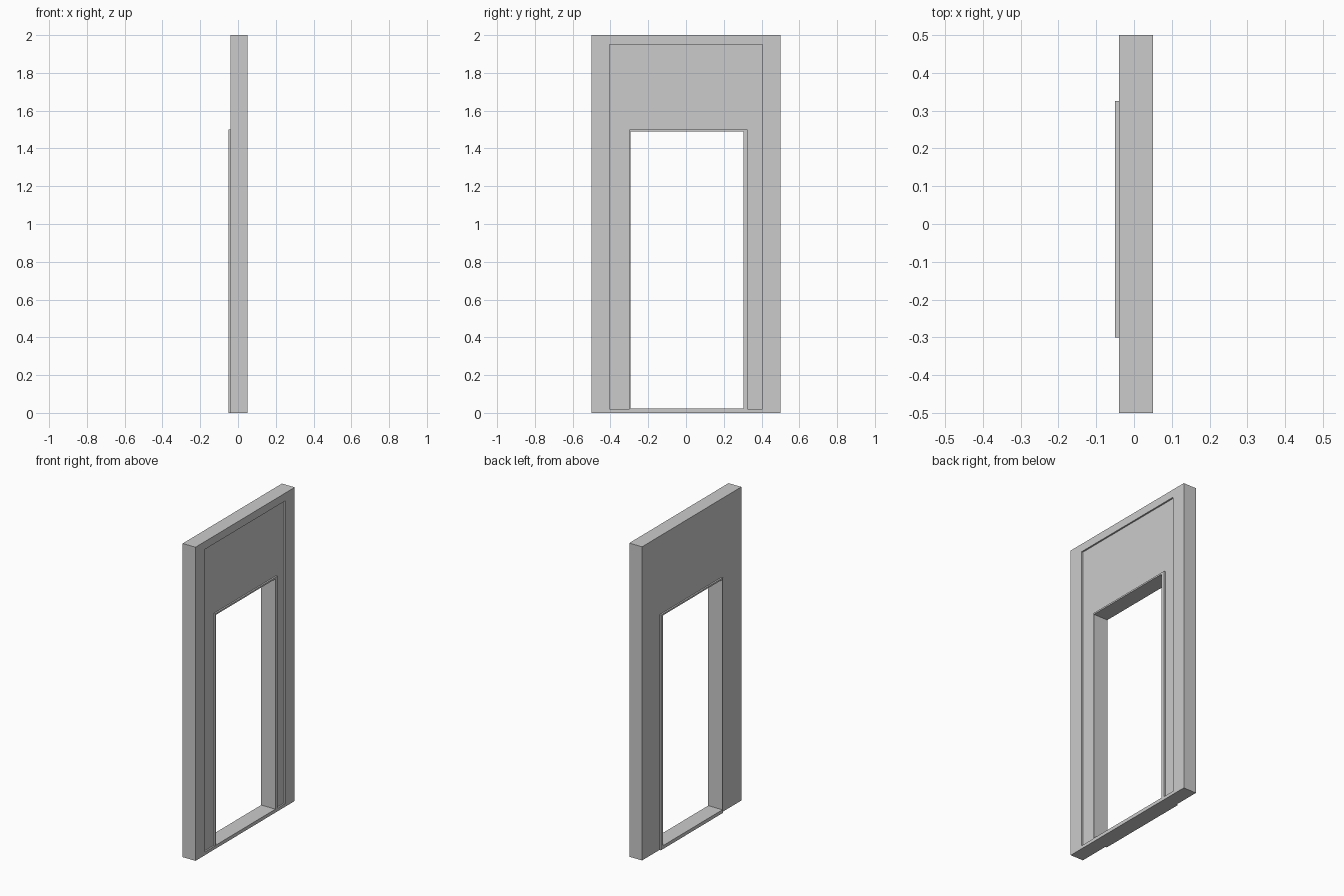
import bpy

if "Cube" in bpy.data.objects:
    bpy.data.objects.remove(bpy.data.objects["Cube"])


def box(name, x, y, z):
    """Box from (min, max) ranges on each axis."""
    verts = [(a, b, c) for a in x for b in y for c in z]
    faces = [(0, 1, 3, 2), (4, 6, 7, 5), (0, 4, 5, 1),
             (2, 3, 7, 6), (0, 2, 6, 4), (1, 5, 7, 3)]
    mesh = bpy.data.meshes.new(name)
    mesh.from_pydata(verts, [], faces)
    obj = bpy.data.objects.new(name, mesh)
    bpy.context.collection.objects.link(obj)
    return obj


def cut(target, x, y, z):
    """Subtract a box from the target and discard the cutter."""
    cutter = box("cutter", x, y, z)
    cutter.hide_render = True
    mod = target.modifiers.new("cut", 'BOOLEAN')
    mod.operation = 'DIFFERENCE'
    mod.solver = 'EXACT'
    mod.object = cutter
    bpy.context.view_layer.objects.active = target
    bpy.ops.object.modifier_apply(modifier=mod.name)
    bpy.data.objects.remove(cutter)


# Wall panel with a shallow recess on the +x face and a doorway notch
wall = box("wall_panel", (-0.04, 0.05), (-0.5, 0.5), (0, 2))
cut(wall, (0.04, 0.1), (-0.405, 0.405), (0.02, 1.95))
cut(wall, (-0.1, 0.1), (-0.30, 0.325), (-0.1, 1.5))

# Thin door frame with sill, standing proud of the wall on both sides
frame = box("door_frame", (-0.05, 0.05), (-0.30, 0.325), (0, 1.5))
cut(frame, (-0.1, 0.1), (-0.295, 0.305), (0.022, 1.49))
